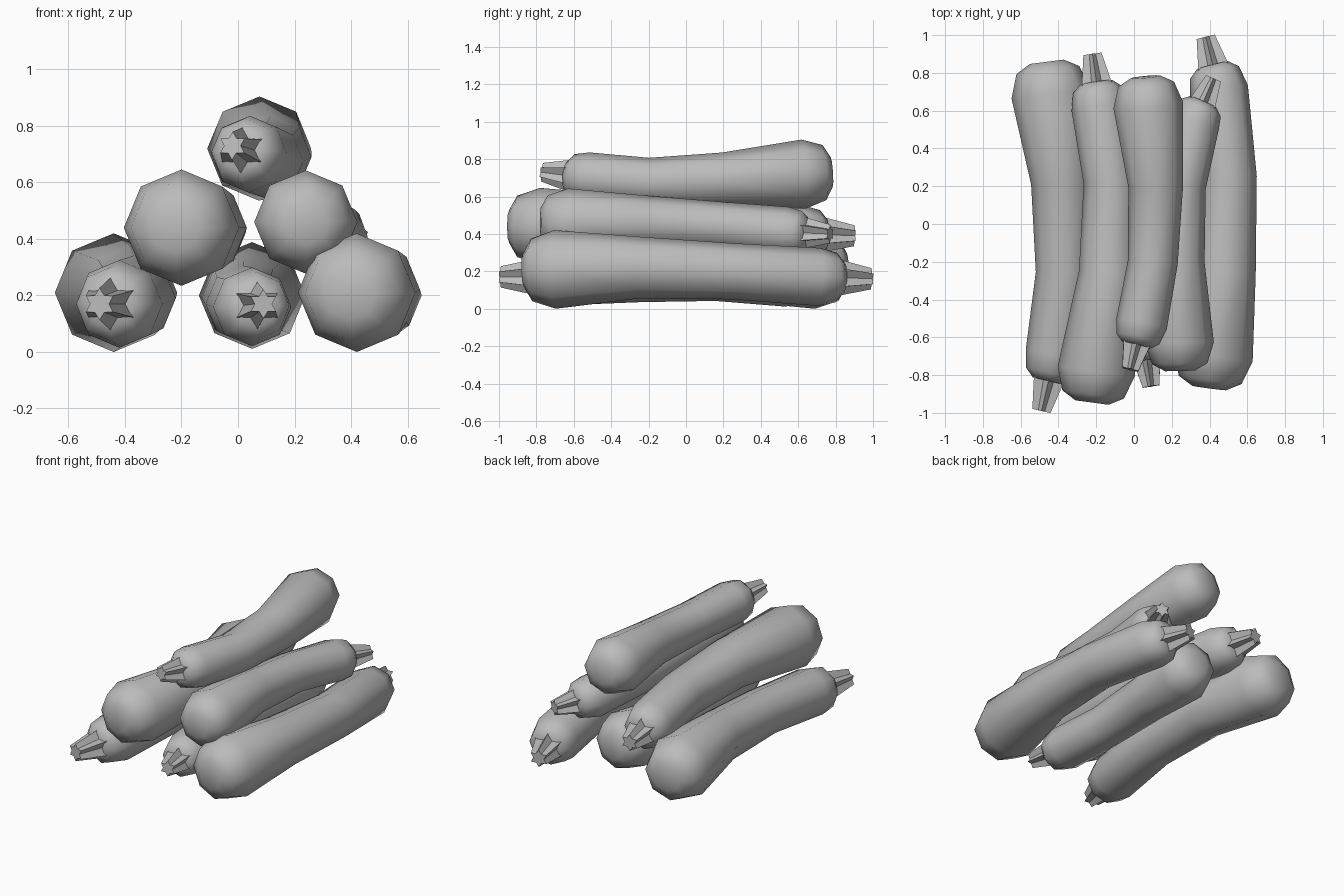
import bpy
import bmesh
import math
from mathutils import Vector

cube = bpy.data.objects.get("Cube")
if cube:
    bpy.data.objects.remove(cube, do_unlink=True)

# One plain grey for the whole pile
grey = bpy.data.materials.new("plain_grey")
grey.use_nodes = True
colour = (0.5, 0.5, 0.5, 1)
grey.diffuse_color = colour
grey.node_tree.nodes["Principled BSDF"].inputs["Base Color"].default_value = colour


def ring(bm, centre, axis, radii):
    """Closed ring of vertices across the axis, one for each radius, first one on top."""
    side = axis.cross(Vector((0, 0, 1))).normalized()
    up = side.cross(axis).normalized()
    verts = []
    for i, radius in enumerate(radii):
        angle = math.tau * i / len(radii)
        offset = up * math.cos(angle) + side * math.sin(angle)
        verts.append(bm.verts.new(centre + offset * radius))
    return verts


def loft(name, sections, smooth):
    """Skin a list of (centre, axis, radii) sections and close both ends."""
    bm = bmesh.new()
    rings = [ring(bm, *section) for section in sections]
    for a, b in zip(rings, rings[1:]):
        for i in range(len(a)):
            j = (i + 1) % len(a)
            bm.faces.new((a[i], a[j], b[j], b[i]))
    caps = [bm.faces.new(rings[0]), bm.faces.new(rings[-1])]
    bmesh.ops.poke(bm, faces=caps)
    bmesh.ops.recalc_face_normals(bm, faces=bm.faces)
    for face in bm.faces:
        face.smooth = smooth
    mesh = bpy.data.meshes.new(name)
    bm.to_mesh(mesh)
    bm.free()
    mesh.materials.append(grey)
    obj = bpy.data.objects.new(name, mesh)
    bpy.context.collection.objects.link(obj)
    return obj


def star(radius):
    """Alternating radii of a six-pointed star."""
    return [radius, radius * 0.6] * 6


def courgette(name, size, path):
    """Bent eight-sided body, fat end first, with a star-shaped stem at the last point."""
    *spine, tip = [Vector(p) for p in path]
    radii = [size * r for r in (0.21, 0.165, 0.15, 0.155)]
    fat = radii[0]
    out = (spine[0] - spine[1]).normalized()
    stem_axis = (tip - spine[-1]).normalized()
    stem_base = spine[-1].lerp(tip, 0.47)

    # Rounded fat end
    sections = [(spine[0] + out * fat * along, -out, [fat * wide] * 8)
                for along, wide in ((0.81, 0.43), (0.6, 0.8))]
    # Waisted middle
    for i, point in enumerate(spine):
        before = spine[max(i - 1, 0)]
        after = spine[i + 1] if i + 1 < len(spine) else tip
        sections.append((point, (after - before).normalized(), [radii[i]] * 8))
    # Shoulder under the stem
    for along, wide in ((0.7, 0.86), (1, 0.55)):
        centre = spine[-1].lerp(stem_base, along)
        sections.append((centre, stem_axis, [radii[-1] * wide] * 8))
    loft(name + "_body", sections, True)

    # Tapered stem
    root = stem_base - stem_axis * 0.03 * size
    loft(name + "_stem", [(root, stem_axis, star(0.098 * size)),
                          (tip, stem_axis, star(0.057 * size))], False)


# Bottom row
courgette("bottom_right", 1, [(-0.44, 0.69, 0.21), (-0.38, 0.22, 0.21), (-0.37, -0.26, 0.19),
                              (-0.42, -0.69, 0.17), (-0.49, -0.99, 0.17)])
courgette("bottom_middle", 0.9, [(0.05, 0.53, 0.2), (0.02, 0.15, 0.19), (0.02, -0.25, 0.17),
                                 (0.05, -0.6, 0.16), (0.09, -0.86, 0.17)])
courgette("bottom_left", 1, [(0.42, -0.7, 0.21), (0.48, -0.25, 0.22), (0.5, 0.25, 0.2),
                             (0.45, 0.71, 0.17), (0.38, 0.99, 0.16)])
# Middle row
courgette("middle_right", 0.98, [(-0.2, -0.78, 0.44), (-0.13, -0.26, 0.44), (-0.12, 0.22, 0.42),
                                 (-0.18, 0.62, 0.4), (-0.22, 0.9, 0.39)])
courgette("middle_left", 0.87, [(0.24, -0.63, 0.46), (0.23, -0.2, 0.46), (0.25, 0.2, 0.44),
                                (0.32, 0.54, 0.41), (0.42, 0.77, 0.4)])
# Top of the pile
courgette("top", 0.88, [(0.075, 0.63, 0.72), (0.115, 0.2, 0.69), (0.1, -0.2, 0.675),
                        (0.04, -0.53, 0.7), (-0.02, -0.77, 0.73)])
